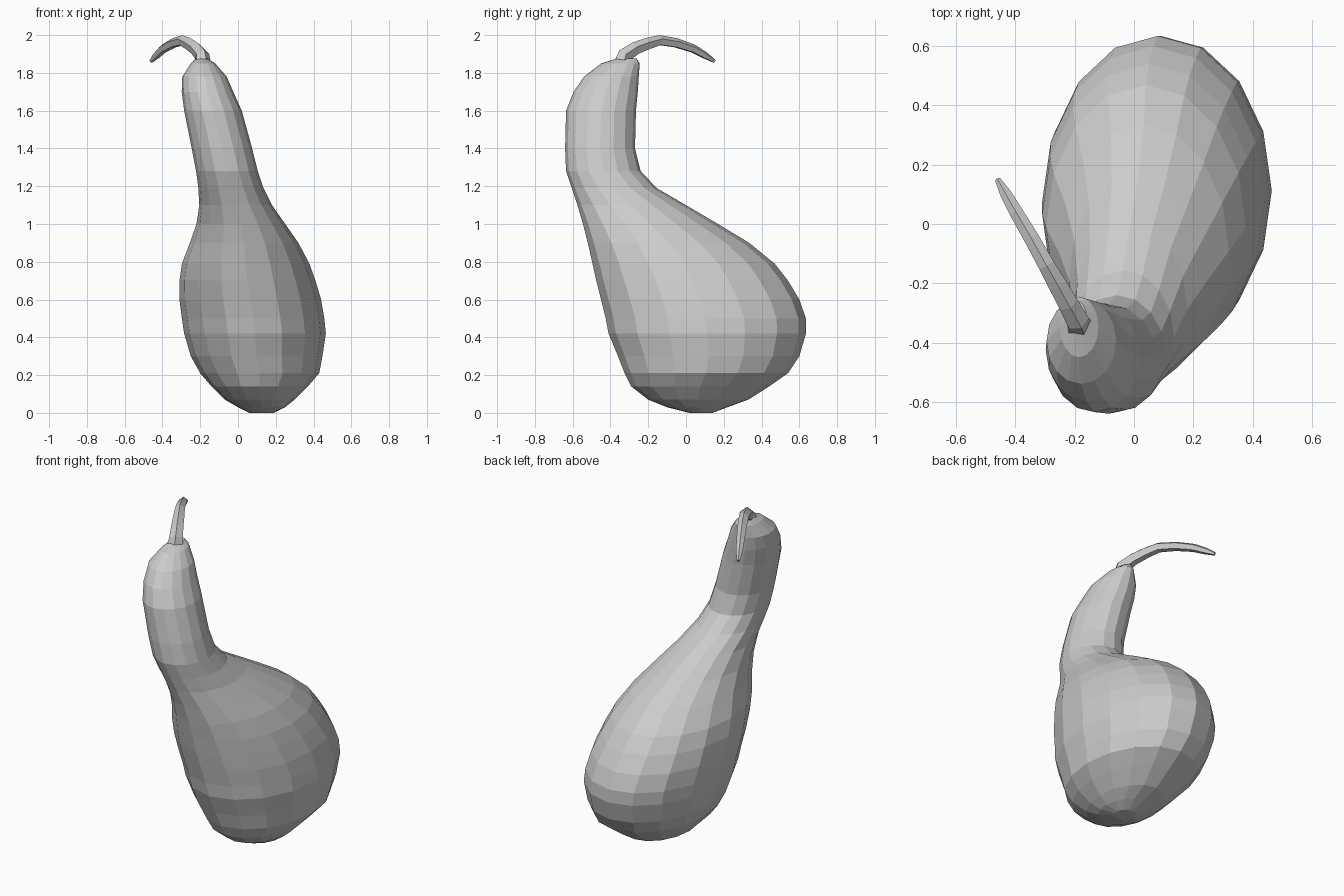
import bpy, bmesh
from math import cos, sin, tau
from mathutils import Vector


def loft(name, rings):
    """Skin a list of equal-length point rings and cap both ends."""
    bm = bmesh.new()
    vr = [[bm.verts.new(p) for p in ring] for ring in rings]
    n = len(vr[0])
    for a, b in zip(vr, vr[1:]):
        for i in range(n):
            j = (i + 1) % n
            bm.faces.new((a[i], a[j], b[j], b[i]))
    bm.faces.new(vr[0][::-1])
    bm.faces.new(vr[-1])
    bmesh.ops.recalc_face_normals(bm, faces=bm.faces[:])
    mesh = bpy.data.meshes.new(name)
    bm.to_mesh(mesh)
    bm.free()
    obj = bpy.data.objects.new(name, mesh)
    bpy.context.collection.objects.link(obj)
    return obj


# Gourd body and neck: height, then x and y extent of each level
levels = [
    (0.00, 0.06, 0.19, 0.02, 0.14),
    (0.03, 0.00, 0.25, -0.10, 0.22),
    (0.07, -0.07, 0.30, -0.20, 0.33),
    (0.14, -0.14, 0.37, -0.29, 0.44),
    (0.21, -0.20, 0.43, -0.325, 0.54),
    (0.30, -0.25, 0.447, -0.36, 0.60),
    (0.42, -0.285, 0.465, -0.41, 0.635),
    (0.50, -0.297, 0.457, -0.425, 0.635),
    (0.60, -0.31, 0.44, -0.45, 0.60),
    (0.70, -0.31, 0.41, -0.475, 0.54),
    (0.79, -0.297, 0.378, -0.495, 0.47),
    (0.90, -0.255, 0.32, -0.52, 0.335),
    (1.00, -0.22, 0.25, -0.545, 0.17),
    (1.10, -0.205, 0.18, -0.575, 0.00),
    (1.19, -0.21, 0.135, -0.605, -0.155),
    (1.28, -0.222, 0.105, -0.635, -0.24),
    (1.40, -0.245, 0.075, -0.64, -0.27),
    (1.60, -0.285, 0.02, -0.635, -0.265),
    (1.70, -0.298, -0.025, -0.595, -0.255),
    (1.78, -0.295, -0.06, -0.54, -0.25),
    (1.85, -0.25, -0.12, -0.45, -0.245),
    (1.875, -0.225, -0.16, -0.37, -0.26),
]
SIDES = 16
rings = []
for z, x0, x1, y0, y1 in levels:
    cx, cy, rx, ry = (x0 + x1) / 2, (y0 + y1) / 2, (x1 - x0) / 2, (y1 - y0) / 2
    rings.append([(cx + rx * cos(tau * i / SIDES), cy + ry * sin(tau * i / SIDES), z)
                  for i in range(SIDES)])
loft("gourd_body", rings)

# Curved, tapering stem: path point and radius
path = [
    (-0.190, -0.335, 1.865, 0.045),
    (-0.190, -0.328, 1.890, 0.040),
    (-0.222, -0.270, 1.928, 0.036),
    (-0.258, -0.205, 1.953, 0.033),
    (-0.295, -0.140, 1.971, 0.029),
    (-0.345, -0.050, 1.957, 0.027),
    (-0.398, 0.040, 1.927, 0.024),
    (-0.432, 0.100, 1.893, 0.020),
    (-0.460, 0.150, 1.862, 0.010),
]
pts = [Vector(p[:3]) for p in path]
side = Vector((0.87, 0.49, 0)).normalized()
stem = []
for k, p in enumerate(pts):
    t = (pts[min(k + 1, len(pts) - 1)] - pts[max(k - 1, 0)]).normalized()
    up = side.cross(t).normalized()
    r = path[k][3]
    stem.append([p + r * (side * sin(tau * i / 5) + up * cos(tau * i / 5)) for i in range(5)])
loft("stem", stem)
